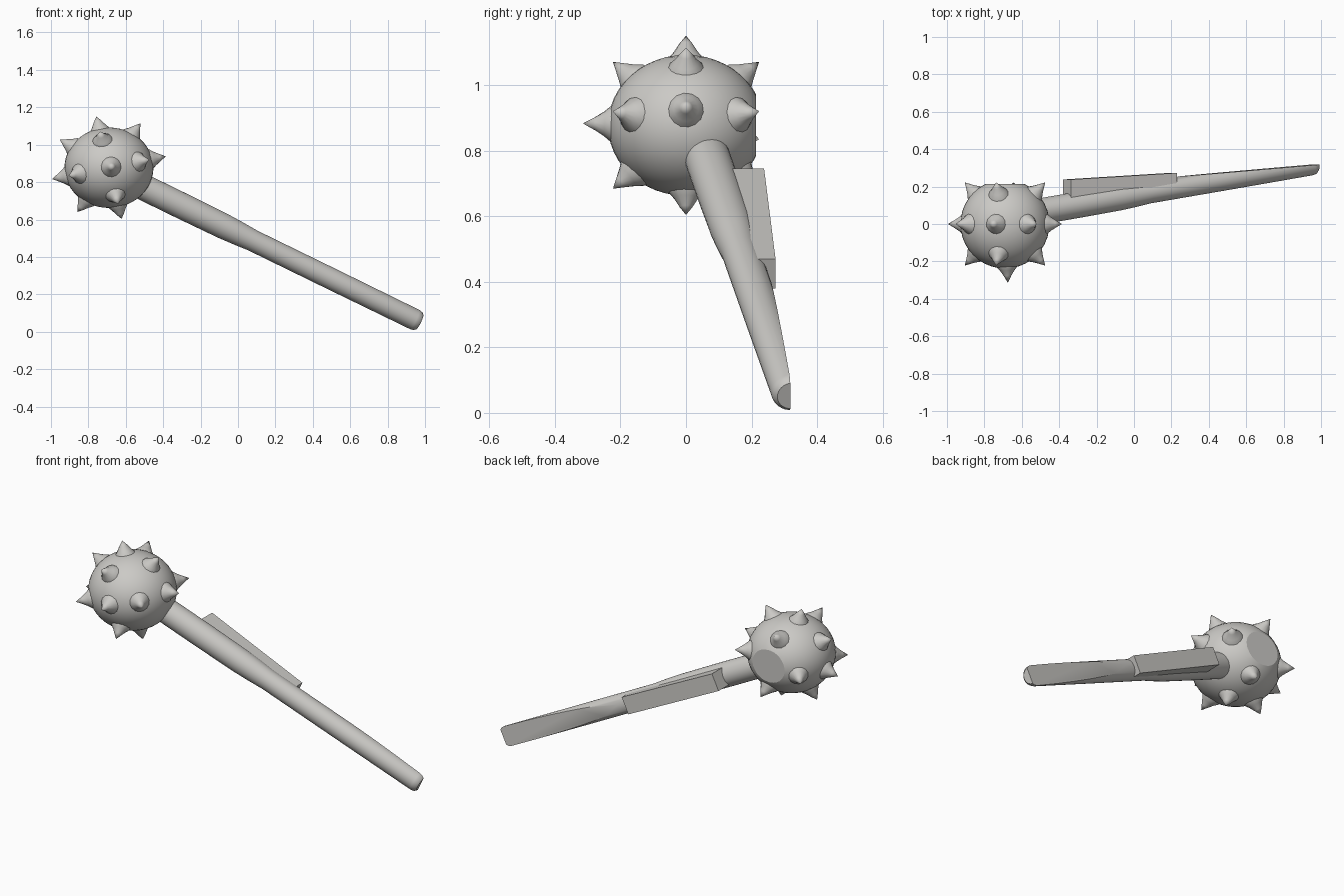
import bpy, bmesh, math
from mathutils import Vector

if "Cube" in bpy.data.objects:
    bpy.data.objects.remove(bpy.data.objects["Cube"])

grey = bpy.data.materials.new("warm_grey")
grey.diffuse_color = (0.6, 0.59, 0.565, 1)
grey.use_nodes = True
grey.node_tree.nodes["Principled BSDF"].inputs["Base Color"].default_value = grey.diffuse_color


def finish(bm, name, angle=40):
    bmesh.ops.recalc_face_normals(bm, faces=bm.faces)
    me = bpy.data.meshes.new(name)
    bm.to_mesh(me)
    bm.free()
    me.materials.append(grey)
    ob = bpy.data.objects.new(name, me)
    bpy.context.collection.objects.link(ob)
    bpy.ops.object.select_all(action='DESELECT')
    ob.select_set(True)
    bpy.context.view_layer.objects.active = ob
    bpy.ops.object.shade_smooth_by_angle(angle=math.radians(angle))
    return ob


def revolve(bm, start, direction, profile, sides):
    """Closed solid of revolution; profile holds (distance, radius)."""
    d = direction.normalized()
    u = d.orthogonal().normalized()
    v = d.cross(u)
    rings = []
    for t, r in profile:
        c = start + d * t
        if r == 0:
            rings.append([bm.verts.new(c)] * sides)
        else:
            rings.append([bm.verts.new(c + r * (u * math.cos(a) + v * math.sin(a)))
                          for a in (2 * math.pi * i / sides for i in range(sides))])
    for a, b in zip(rings, rings[1:]):
        for i in range(sides):
            j = (i + 1) % sides
            loop = [a[i], a[j], b[j], b[i]]
            bm.faces.new(list(dict.fromkeys(loop)))
    for ring in (rings[0], rings[-1]):
        if ring[0] != ring[1]:
            bm.faces.new(ring)


def slice_off(bm, point, normal):
    bmesh.ops.bisect_plane(bm, geom=bm.verts[:] + bm.edges[:] + bm.faces[:],
                           plane_co=point, plane_no=normal, clear_outer=True)
    bmesh.ops.holes_fill(bm, edges=[e for e in bm.edges if e.is_boundary], sides=0)


# Ball head, flattened at the back
centre = Vector((-0.69, 0, 0.877))
radii = Vector((0.238, 0.238, 0.215))
bm = bmesh.new()
bmesh.ops.create_uvsphere(bm, u_segments=40, v_segments=24, radius=1)
for v in bm.verts:
    v.co = centre + v.co * radii
slice_off(bm, Vector((0, 0.213, 0)), Vector((0, 1, 0)))
finish(bm, "ball_head", 20)

# Spikes: a ring of seven, one in front, four diagonal in front and behind
tilt = math.radians(12.5)
ring_dir = lambda k, y=0.0: Vector((math.cos(tilt + k * math.pi / 4), y,
                                    math.sin(tilt + k * math.pi / 4))).normalized()
dirs = [ring_dir(k) for k in range(7)] + [Vector((0.05, -1, 0.02)).normalized()]
dirs += [ring_dir(k, s) for s in (-1, 1) for k in (0, 2, 4, 6)]
tip_radii = Vector((0.312, 0.315, 0.28))
bm = bmesh.new()
for d in dirs:
    base = centre + d * radii
    tip = centre + d * tip_radii
    h = (tip - base).length
    revolve(bm, base, tip - base,
            [(-0.03, 0.062), (-0.006, 0.053), (0.012, 0.038), (0.04, 0.02), (h, 0)], 14)
finish(bm, "spikes", 60)

# Handle: tapered round shaft, shaved flat along the back
axis = Vector((1, 0.172, -0.488))
stretch = axis.length
end = Vector((0.972, 0.321, 0.052))
at = lambda x: end + axis * (x - end.x)
start_x = -0.6
profile = [((x - start_x) * stretch, r) for x, r in (
    (start_x, 0.07), (-0.3, 0.07), (-0.08, 0.068), (0.0, 0.064), (0.08, 0.058),
    (0.5, 0.058), (0.945, 0.057), (0.962, 0.053), (0.972, 0.043))]
across = Vector((0.438, 0, 0.9)).normalized()
back_run = Vector((1, 0.087, -0.488))
back_normal = across.cross(back_run).normalized()
if back_normal.y < 0:
    back_normal.negate()
bm = bmesh.new()
revolve(bm, at(start_x), axis, profile, 32)
p = at(0.5)
slice_off(bm, Vector((p.x, 0.277, p.z)), back_normal)
finish(bm, "handle", 35)

# Flat grip plate standing out from the back of the handle
bm = bmesh.new()
corners = []
for x, inner, outer in ((-0.358, 0.10, 0.238), (0.208, 0.19, 0.273)):
    p = at(x)
    for y, s in ((inner, -1), (outer, -1), (outer, 1), (inner, 1)):
        corners.append(bm.verts.new(Vector((p.x, y, p.z)) + across * 0.05 * s))
for ids in ((0, 1, 2, 3), (4, 5, 6, 7), (0, 1, 5, 4), (1, 2, 6, 5), (2, 3, 7, 6), (3, 0, 4, 7)):
    bm.faces.new([corners[i] for i in ids])
finish(bm, "back_plate", 30)
